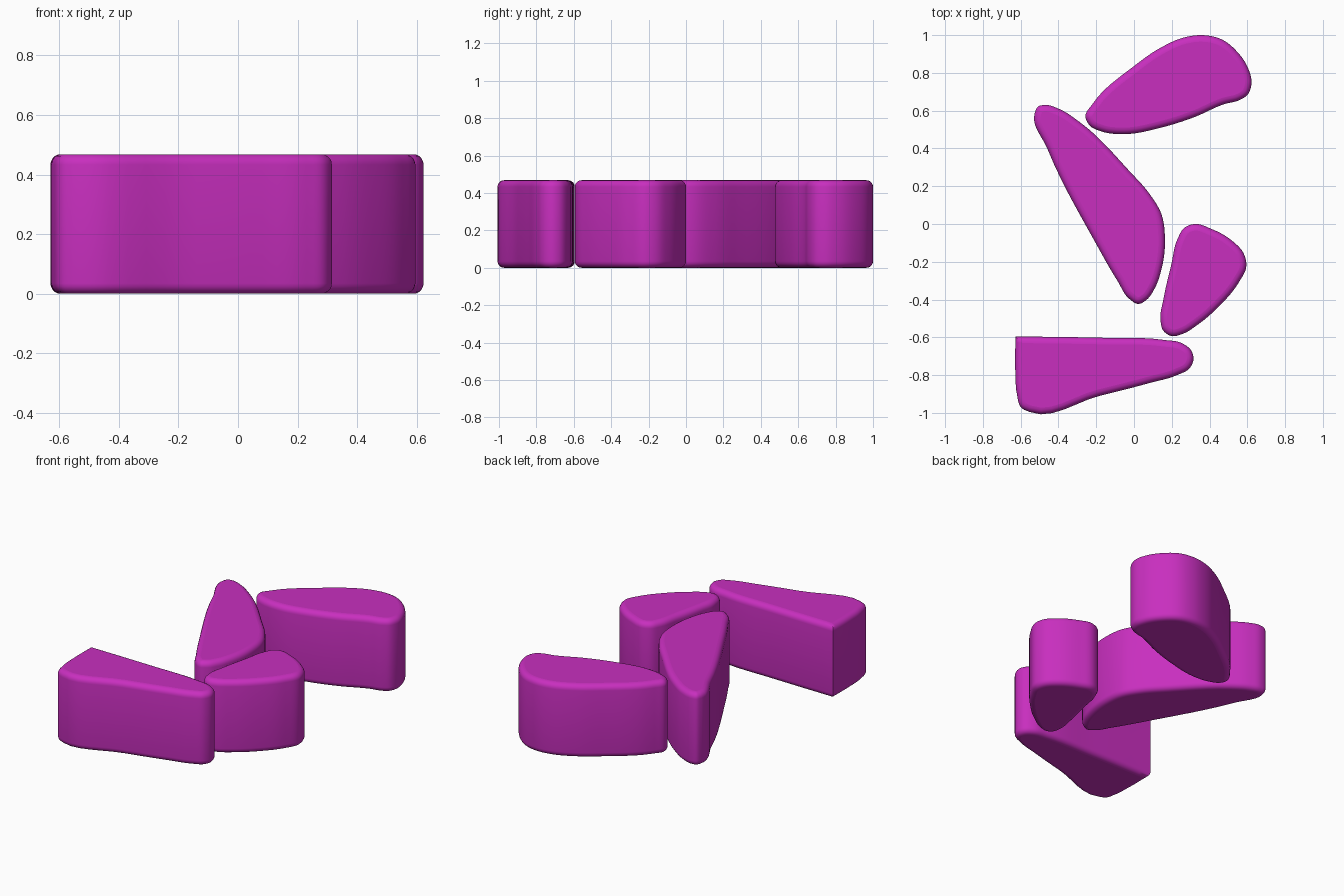
import bpy
import bmesh
from math import sin, cos, pi, radians
from mathutils import Vector
from mathutils.geometry import interpolate_bezier

HEIGHT = 0.468
ROUND = 0.035
ROUND_STEPS = 5
CURVE_STEPS = 7

cube = bpy.data.objects.get("Cube")
if cube:
    bpy.data.objects.remove(cube, do_unlink=True)

magenta = bpy.data.materials.new("magenta")
magenta.use_nodes = True
colour = (0.58, 0.028, 0.52, 1)
magenta.diffuse_color = colour
magenta.node_tree.nodes["Principled BSDF"].inputs["Base Color"].default_value = colour


def smooth_outline(points, corners):
    """Closed smooth curve through the points, with chosen sharp corners."""
    pts = [Vector((x, y, 0)) for x, y in points]
    count = len(pts)

    def tangent(i):
        before = pts[i] - pts[i - 1]
        after = pts[(i + 1) % count] - pts[i]
        return (before / before.length_squared + after / after.length_squared).normalized()

    outline = []
    for i in range(count):
        j = (i + 1) % count
        chord = pts[j] - pts[i]
        reach = chord.length / 3
        start = pts[i] + (chord / 3 if i in corners else tangent(i) * reach)
        end = pts[j] - (chord / 3 if j in corners else tangent(j) * reach)
        outline += interpolate_bezier(pts[i], start, end, pts[j], CURVE_STEPS)[:-1]
    return outline


def inset(outline, amount):
    """Move a clockwise outline inward, mitring its corners."""
    result = []
    for i, p in enumerate(outline):
        a = (p - outline[i - 1]).normalized()
        b = (outline[(i + 1) % len(outline)] - p).normalized()
        na, nb = Vector((a.y, -a.x, 0)), Vector((b.y, -b.x, 0))
        result.append(p + (na + nb) * amount / (1 + na.dot(nb)))
    return result


def rounded_block(name, points, corners=()):
    outline = smooth_outline(points, corners)
    # Quarter-round profile at the bottom, mirrored at the top
    arc = [k * pi / 2 / ROUND_STEPS for k in range(ROUND_STEPS + 1)]
    profile = [(ROUND * (1 - sin(t)), ROUND * (1 - cos(t))) for t in arc]
    profile += [(d, HEIGHT - z) for d, z in reversed(profile)]

    bm = bmesh.new()
    rings = [[bm.verts.new((p.x, p.y, z)) for p in inset(outline, d)]
             for d, z in profile]
    for low, high in zip(rings, rings[1:]):
        for i in range(len(low)):
            wall = bm.faces.new((low[i - 1], low[i], high[i], high[i - 1]))
            wall.smooth = True
    for cap in (rings[0], rings[-1]):
        bm.faces.new(cap)
    bmesh.ops.recalc_face_normals(bm, faces=bm.faces)
    for edge in bm.edges:
        edge.smooth = edge.calc_face_angle(0) < radians(40)

    mesh = bpy.data.meshes.new(name)
    bm.to_mesh(mesh)
    bm.free()
    mesh.materials.append(magenta)
    block = bpy.data.objects.new(name, mesh)
    bpy.context.collection.objects.link(block)


# Outlines run clockwise as seen from above
rounded_block("back_block", [
    (-.257, .57), (-.22, .635), (0, .836), (.135, .93), (.267, .988),
    (.36, 1), (.463, .978), (.548, .91), (.606, .82), (.622, .74),
    (.6, .683), (.558, .656), (.479, .635), (.32, .566), (.135, .508),
    (-.05, .476), (-.172, .49), (-.235, .522)])

rounded_block("middle_block", [
    (-.526, .587), (-.51, .62), (-.468, .63), (-.394, .608), (-.288, .54),
    (-.024, .28), (.082, .16), (.146, .05), (.164, -.08), (.146, -.238),
    (.108, -.344), (.066, -.402), (.024, -.423), (-.024, -.397),
    (-.087, -.302), (-.209, -.09), (-.458, .397)])

rounded_block("small_block", [
    (.14, -.503), (.156, -.397), (.198, -.212), (.23, -.08), (.267, -.02),
    (.32, 0), (.41, -.026), (.521, -.09), (.579, -.153), (.595, -.22),
    (.553, -.312), (.452, -.434), (.336, -.534), (.257, -.582),
    (.198, -.593), (.156, -.566)])

rounded_block("front_block", [
    (-.628, -.595), (-.183, -.602), (.161, -.614), (.251, -.63),
    (.304, -.672), (.315, -.714), (.294, -.764), (.23, -.799),
    (.082, -.842), (-.183, -.91), (-.553, -.995), (-.595, -.974),
    (-.62, -.9), (-.628, -.794)], corners={0})
